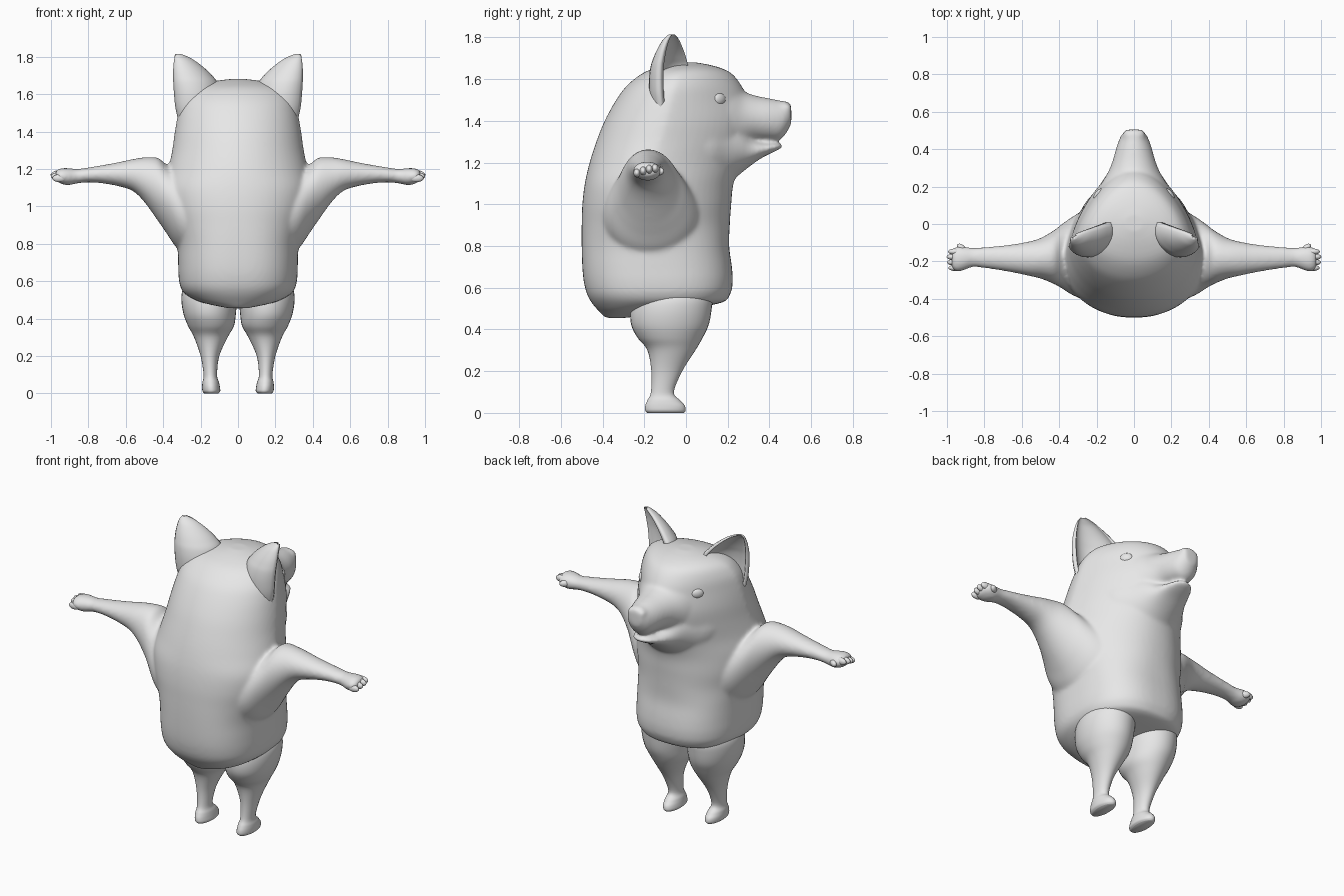
import bpy, bmesh, math
from mathutils import Vector, Matrix

fur = bpy.data.materials.new("plain grey")
fur.diffuse_color = (0.8, 0.8, 0.8, 1)


def refine(stations, steps=5):
    """Smooth (Catmull-Rom) interpolation of a list of number tuples."""
    out, n = [], len(stations)
    for i in range(n - 1):
        p = [stations[min(max(i + k, 0), n - 1)] for k in (-1, 0, 1, 2)]
        for s in range(steps):
            t = s / steps
            out.append([0.5 * (2 * b + (c - a) * t + (2 * a - 5 * b + 4 * c - d) * t * t
                               + (3 * b - a - 3 * c + d) * t ** 3) for a, b, c, d in zip(*p)])
    return out + [list(stations[-1])]


def skin(bm, rings):
    """Join closed rings of points into a capped tube."""
    loops = [[bm.verts.new(p) for p in r] for r in rings]
    n = len(loops[0])
    for a, b in zip(loops, loops[1:]):
        for i in range(n):
            bm.faces.new((a[i], a[(i + 1) % n], b[(i + 1) % n], b[i]))
    bm.faces.new(loops[0][::-1])
    bm.faces.new(loops[-1])


def loft(bm, axis, stations, sides=36, flip=1):
    """Stations: (position, a0, a1, b0, b1, bias, pinch, roundness) along an axis."""
    rings = []
    for st in refine([tuple(s) + (0.5, 0, 1)[len(s) - 5:] for s in stations]):
        t, a0, a1, b0, b1, bias, pinch, power = st
        mid, ring = b0 + (b1 - b0) * bias, []
        for k in range(sides):
            c, s = [math.copysign(abs(f(2 * math.pi * k / sides)) ** power,
                                  f(2 * math.pi * k / sides)) for f in (math.cos, math.sin)]
            a = (a0 + a1) / 2 + (a1 - a0) / 2 * c * (1 - pinch * max(0, s))
            b = mid + (b1 - mid if s > 0 else mid - b0) * s
            x, y, z = {"x": (t, a, b), "y": (a, t, b), "z": (a, b, t)}[axis]
            ring.append(Vector((x * flip, y, z)))
        rings.append(ring)
    skin(bm, rings)


def ball(bm, centre, radii, turn=0):
    m = Matrix.Translation(centre) @ Matrix.Rotation(turn, 4, "Z") @ Matrix.Diagonal((*radii, 1))
    bmesh.ops.create_uvsphere(bm, u_segments=20, v_segments=12, radius=1, matrix=m)


def finish(bm, name, mirror=False):
    bmesh.ops.recalc_face_normals(bm, faces=bm.faces)
    for f in bm.faces:
        f.smooth = True
    me = bpy.data.meshes.new(name)
    bm.to_mesh(me)
    bm.free()
    me.materials.append(fur)
    ob = bpy.data.objects.new(name, me)
    bpy.context.collection.objects.link(ob)
    if mirror:
        ob.modifiers.new("mirror", "MIRROR").use_mirror_merge = False
    return ob


# Torso and head: z, half width, back, front, widest point, front taper, roundness
torso = [(0.455, .05, -.385, -.29, .5, 0, 1), (0.485, .19, -.415, -.10, .5, 0, .9),
         (0.525, .275, -.45, .16, .5, 0, .82), (0.57, .308, -.475, .212, .5, 0, .8),
         (0.63, .318, -.49, .224, .5, 0, .8), (0.70, .32, -.497, .22, .5, 0, .8),
         (0.80, .325, -.50, .207, .5, 0, .82), (0.90, .35, -.50, .21, .47, .07, .88),
         (1.00, .38, -.497, .217, .45, .12, .92), (1.10, .39, -.485, .228, .43, .17, .95),
         (1.20, .372, -.462, .265, .42, .22, 1), (1.30, .352, -.43, .30, .42, .25, 1),
         (1.40, .338, -.39, .315, .42, .27, 1), (1.50, .32, -.335, .295, .42, .30, 1),
         (1.57, .298, -.282, .265, .42, .27, 1), (1.63, .25, -.205, .215, .42, .2, 1),
         (1.662, .17, -.12, .14, .45, .1, 1), (1.68, .05, -.04, .05, .5, 0, 1)]
body = bmesh.new()
loft(body, "z", [(z, -w, w, b, f, m, p, r) for z, w, b, f, m, p, r in torso], 64)

# Muzzle and lower jaw, meeting in the mouth crease: y, half width, bottom, top
muzzle = [(.10, .24, 1.15, 1.65), (.20, .185, 1.2, 1.61), (.27, .143, 1.26, 1.547),
          (.33, .117, 1.298, 1.522), (.40, .097, 1.305, 1.508), (.45, .08, 1.31, 1.498),
          (.48, .064, 1.34, 1.493), (.505, .04, 1.385, 1.48)]
jaw = [(.06, .28, 1.06, 1.5), (.13, .245, 1.065, 1.48), (.20, .19, 1.095, 1.45),
       (.26, .15, 1.145, 1.40), (.31, .118, 1.185, 1.33), (.36, .097, 1.22, 1.302),
       (.41, .076, 1.245, 1.297), (.44, .056, 1.26, 1.294), (.462, .025, 1.272, 1.288)]
for part in (muzzle, jaw):
    loft(body, "y", [(y, -w, w, lo, hi) for y, w, lo, hi in part])

# Arms with a webbed armpit: x, back, front, bottom, top
arm = [(.22, -.42, .10, .70, 1.15), (.32, -.385, .045, .77, 1.185), (.385, -.345, .0, .86, 1.225),
       (.43, -.32, -.035, .925, 1.26), (.50, -.292, -.075, 1.022, 1.262),
       (.56, -.278, -.093, 1.08, 1.253), (.63, -.263, -.106, 1.105, 1.238),
       (.72, -.247, -.117, 1.122, 1.221), (.80, -.236, -.123, 1.128, 1.208),
       (.86, -.23, -.127, 1.122, 1.20), (.91, -.248, -.12, 1.112, 1.205),
       (.95, -.255, -.12, 1.122, 1.203), (.975, -.235, -.14, 1.14, 1.19)]
for side in (1, -1):
    loft(body, "x", arm, flip=side)

# Nose pad with two nostril bulges
ball(body, (0, .47, 1.462), (.055, .036, .034))
for side in (1, -1):
    ball(body, (side * .032, .478, 1.458), (.028, .028, .027))

body = finish(body, "body")
rm = body.modifiers.new("fuse", "REMESH")
rm.mode, rm.voxel_size, rm.use_smooth_shade = "VOXEL", 0.01, True
sm = body.modifiers.new("soften", "SMOOTH")
sm.factor, sm.iterations = 0.5, 12

# Legs: z, inner x, outer x, back, front
leg = [(0.0, .105, .18, -.185, -.01), (.012, .095, .19, -.196, -.002),
       (.035, .097, .192, -.195, -.006), (.06, .102, .19, -.185, -.028),
       (.10, .112, .184, -.168, -.058), (.20, .10, .20, -.166, -.018),
       (.30, .055, .235, -.185, .045), (.36, .022, .267, -.232, .08),
       (.42, .012, .29, -.262, .108), (.49, .006, .302, -.266, .122),
       (.55, .006, .297, -.25, .125), (.60, .03, .265, -.20, .10), (.64, .07, .22, -.14, .04)]
bm = bmesh.new()
loft(bm, "z", leg)
finish(bm, "legs", True)

# Ears, hollow towards the front and side: z, inner x, outer x, depth, y
ear = [(1.46, .12, .32, .10, -.06), (1.53, .11, .335, .11, -.06), (1.60, .11, .342, .11, -.06),
       (1.66, .12, .346, .10, -.06), (1.70, .148, .347, .085, -.062),
       (1.74, .187, .346, .066, -.065), (1.78, .237, .342, .043, -.068),
       (1.802, .275, .337, .024, -.07), (1.814, .305, .328, .01, -.072)]
rings, n, turn = [], 14, -.55
for z, x0, x1, d, y in refine(ear):
    w, c = (x1 - x0) / 2 / math.cos(turn), Vector(((x0 + x1) / 2, y, z))
    arc = [math.pi * (1 + i / n) for i in range(n + 1)]
    pts = [Vector((w * math.cos(a), d * math.sin(a), 0)) for a in arc]
    pts += [Vector((.84 * w * math.cos(a), .014 + .75 * d * math.sin(a), 0)) for a in reversed(arc)]
    rings.append([c + Matrix.Rotation(turn, 3, "Z") @ p for p in pts])
bm = bmesh.new()
skin(bm, rings)
finish(bm, "ears", True)

# Fingers and thumb
bm = bmesh.new()
for y, x, z in ((-.235, .955, 1.15), (-.205, .963, 1.16), (-.176, .965, 1.168), (-.148, .957, 1.172)):
    ball(bm, (x, y, z), (.037, .0165, .021))
ball(bm, (.92, -.13, 1.158), (.032, .018, .02), .7)
finish(bm, "fingers", True)

# Eyes, set just into the face surface
bpy.context.view_layer.update()
solid = body.evaluated_get(bpy.context.evaluated_depsgraph_get())
hit, spot, normal, _ = solid.ray_cast(Vector((1, .165, 1.505)), Vector((-1, 0, 0)))
if not hit:
    spot, normal = Vector((.19, .165, 1.505)), Vector((.8, .6, 0))
bm = bmesh.new()
ball(bm, spot - normal * .01, (.02, .038, .03), math.atan2(normal.y, normal.x))
finish(bm, "eyes", True)
